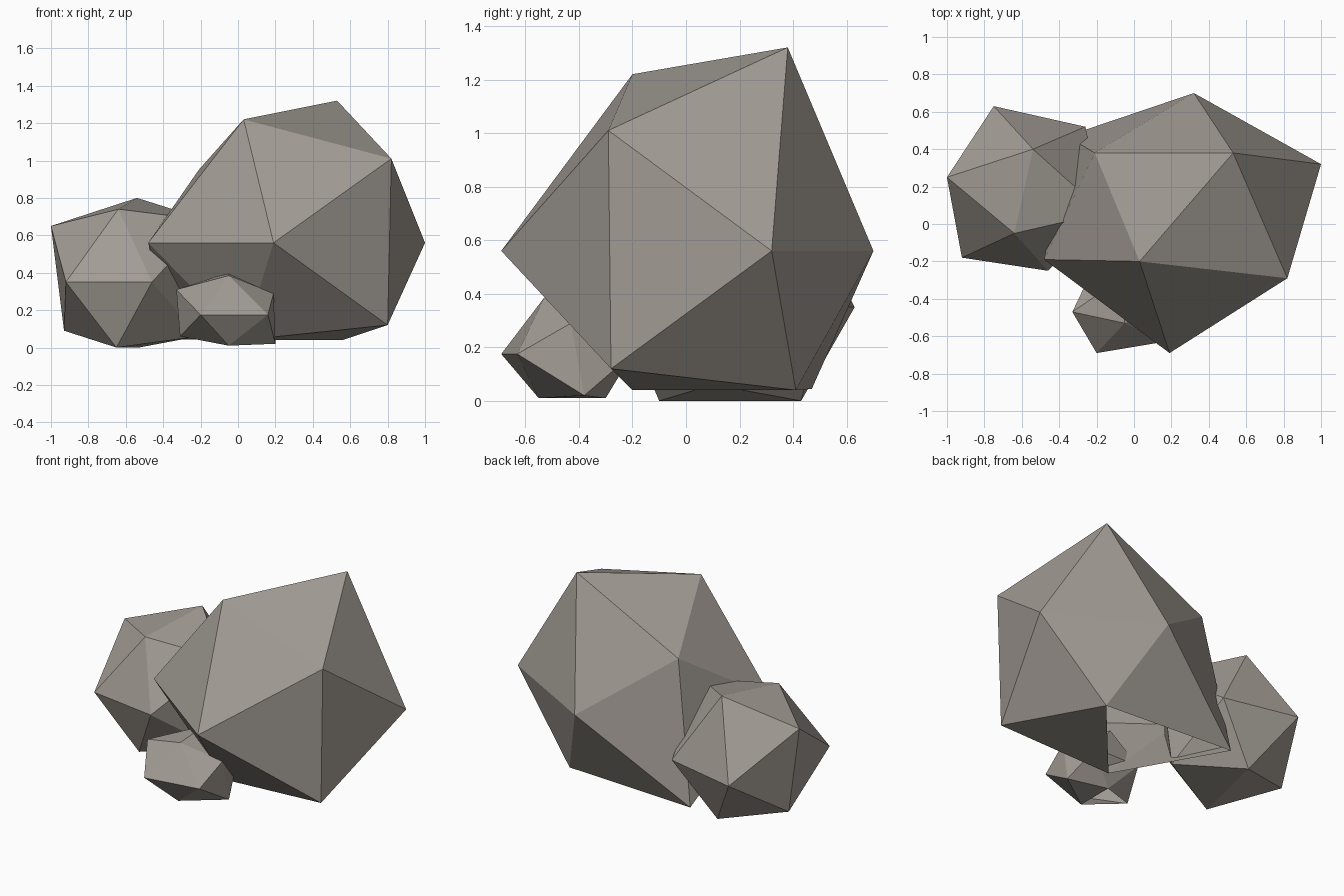
import bpy
import bmesh
from mathutils import Vector

default_cube = bpy.data.objects.get("Cube")
if default_cube:
    bpy.data.objects.remove(default_cube, do_unlink=True)

# One warm grey stone colour
stone = bpy.data.materials.new("warm_grey_stone")
stone_colour = (0.36, 0.33, 0.295, 1.0)
stone.use_nodes = True
stone.diffuse_color = stone_colour
shader = next(n for n in stone.node_tree.nodes if n.type == "BSDF_PRINCIPLED")
shader.inputs["Base Color"].default_value = stone_colour
shader.inputs["Roughness"].default_value = 0.9

# Corners of a regular twenty-sided solid, in the order used by every rock
GOLD = 1.618
PAIRS = [(1, 1), (-1, 1), (1, -1), (-1, -1)]
CORNERS = (
    [Vector((0, a, b * GOLD)) for a, b in PAIRS]      # crown and base pairs
    + [Vector((a * GOLD, 0, b)) for a, b in PAIRS]    # shoulders
    + [Vector((a, b * GOLD, 0)) for a, b in PAIRS]    # waist
)


def make_rock(name, crown, base, shoulders, waist, open_base=False):
    """Chisel a twenty-sided solid by moving its corners.

    crown and base: back, front
    shoulders: upper right, upper left, lower right, lower left
    waist: back right, back left, front right, front left
    """
    bm = bmesh.new()
    verts = [bm.verts.new(c) for c in CORNERS]
    bmesh.ops.convex_hull(bm, input=verts)
    bmesh.ops.recalc_face_normals(bm, faces=bm.faces)
    if open_base:
        # The facet resting on the ground is left open
        resting = {verts[2], verts[3], verts[7]}
        facet = [f for f in bm.faces if set(f.verts) == resting]
        bmesh.ops.delete(bm, geom=facet, context="FACES_ONLY")
    for vert, place in zip(verts, crown + base + shoulders + waist):
        vert.co = place

    mesh = bpy.data.meshes.new(name)
    bm.to_mesh(mesh)
    bm.free()
    mesh.materials.append(stone)
    rock = bpy.data.objects.new(name, mesh)
    bpy.context.collection.objects.link(rock)
    return rock


# Tall main boulder
make_rock(
    "large_boulder",
    crown=[(0.53, 0.38, 1.32), (0.03, -0.2, 1.22)],
    base=[(0.56, 0.41, 0.04), (0.03, -0.2, 0.04)],
    shoulders=[(0.82, -0.29, 1.01), (-0.21, 0.38, 0.95),
               (0.8, -0.28, 0.12), (-0.36, 0.47, 0.045)],
    waist=[(1, 0.32, 0.56), (0.32, 0.7, 0.56),
           (0.19, -0.69, 0.56), (-0.48, -0.19, 0.56)],
    open_base=True,
)

# Medium boulder leaning against its side
make_rock(
    "medium_boulder",
    crown=[(-0.54, 0.4, 0.8), (-0.64, -0.05, 0.74)],
    base=[(-0.53, 0.43, 0), (-0.65, -0.1, 0)],
    shoulders=[(-0.16, 0.06, 0.68), (-1, 0.25, 0.65),
               (-0.21, 0.1, 0.06), (-0.93, 0.26, 0.09)],
    waist=[(-0.26, 0.52, 0.35), (-0.75, 0.63, 0.35),
           (-0.46, -0.25, 0.35), (-0.92, -0.18, 0.35)],
)

# Small stone tucked under the front
make_rock(
    "small_stone",
    crown=[(-0.05, -0.28, 0.4), (-0.05, -0.53, 0.385)],
    base=[(-0.05, -0.3, 0.01), (-0.05, -0.55, 0.01)],
    shoulders=[(0.19, -0.43, 0.29), (-0.33, -0.47, 0.31),
               (0.2, -0.38, 0.02), (-0.31, -0.43, 0.06)],
    waist=[(0.13, -0.2, 0.175), (-0.2, -0.2, 0.175),
           (0.16, -0.63, 0.175), (-0.2, -0.69, 0.175)],
    open_base=True,
)
